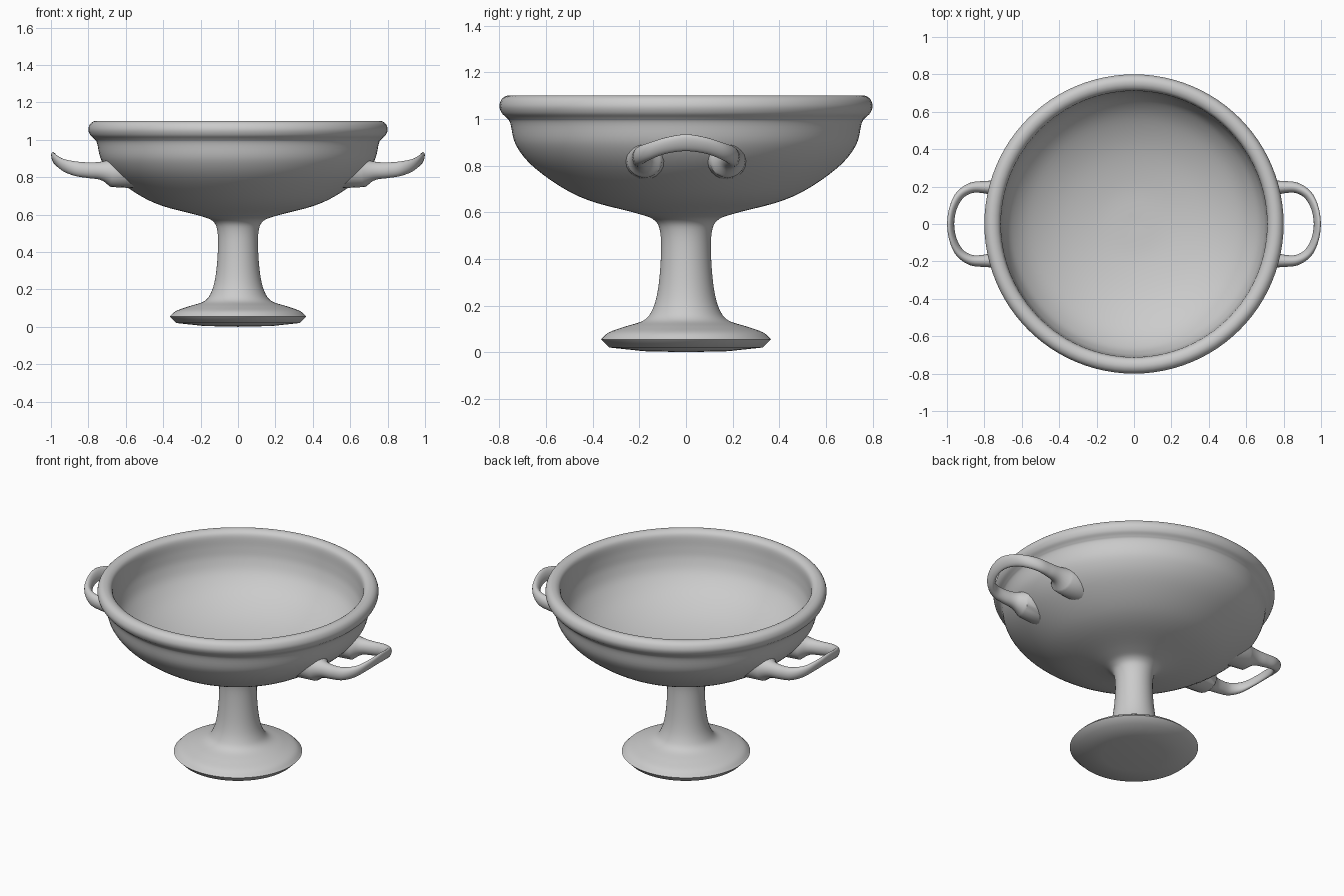
import bpy, bmesh, math
from mathutils import Vector

cube = bpy.data.objects.get("Cube")
if cube:
    bpy.data.objects.remove(cube)

clay = bpy.data.materials.new("grey clay")
clay.use_nodes = True
clay.diffuse_color = (0.6, 0.6, 0.6, 1)
clay.node_tree.nodes["Principled BSDF"].inputs["Base Color"].default_value = (0.6, 0.6, 0.6, 1)


def smooth_path(pts, steps):
    """Catmull-Rom curve through points of any dimension."""
    pts = [Vector(p) for p in pts]
    ext = [2 * pts[0] - pts[1]] + pts + [2 * pts[-1] - pts[-2]]
    out = []
    for a, b, c, d in zip(ext, ext[1:], ext[2:], ext[3:]):
        for i in range(steps):
            t = i / steps
            out.append(0.5 * (2 * b + (c - a) * t + (2 * a - 5 * b + 4 * c - d) * t * t
                              + (3 * b - a - 3 * c + d) * t ** 3))
    return out + [pts[-1]]


def skin(name, rings, cap=False):
    """Join closed rings of points into a smooth surface."""
    bm = bmesh.new()
    loops = [[bm.verts.new(p) for p in ring] for ring in rings]
    n = len(loops[0])
    for lo, hi in zip(loops, loops[1:]):
        for i in range(n):
            j = (i + 1) % n
            bm.faces.new((lo[i], lo[j], hi[j], hi[i]))
    if cap:
        bm.faces.new(loops[0])
        bm.faces.new(loops[-1])
    bmesh.ops.remove_doubles(bm, verts=bm.verts, dist=1e-5)
    bmesh.ops.recalc_face_normals(bm, faces=bm.faces)
    mesh = bpy.data.meshes.new(name)
    bm.to_mesh(mesh)
    bm.free()
    mesh.materials.append(clay)
    obj = bpy.data.objects.new(name, mesh)
    bpy.context.collection.objects.link(obj)
    bpy.ops.object.select_all(action='DESELECT')
    obj.select_set(True)
    bpy.context.view_layer.objects.active = obj
    bpy.ops.object.shade_smooth_by_angle(angle=math.radians(40))
    return obj


def lathe(name, profile, segments=96):
    turns = [math.tau * i / segments for i in range(segments)]
    return skin(name, [[(r * math.cos(a), r * math.sin(a), z) for a in turns] for r, z in profile])


# Profiles as (radius, height)
base = [(0, 0), (0.18, 0.004), (0.33, 0.02), (0.365, 0.055)]
stem = [(0.365, 0.055), (0.33, 0.085), (0.26, 0.11), (0.18, 0.137), (0.143, 0.185),
        (0.12, 0.27), (0.108, 0.4), (0.11, 0.51), (0.135, 0.565), (0.21, 0.595)]
wall = [(0.21, 0.595), (0.4, 0.645), (0.53, 0.705), (0.66, 0.8), (0.73, 0.89), (0.753, 0.98)]
rim = [(0.753, 0.98), (0.767, 1.003), (0.79, 1.025), (0.8, 1.055), (0.79, 1.085),
       (0.765, 1.1), (0.735, 1.095), (0.715, 1.07), (0.708, 1.0)]
inside = [(0.708, 1.0), (0.695, 0.93), (0.655, 0.85), (0.56, 0.765), (0.4, 0.69),
          (0.2, 0.645), (0, 0.635)]
outer = smooth_path(stem + wall[1:] + rim[1:] + inside[1:], 5)
lathe("cup_body", base + outer[1:])


# Handles: horizontal loops whose roots flare onto the bowl
def bowl_radius(z):
    for (r0, z0), (r1, z1) in zip(wall, wall[1:]):
        if z <= z1:
            return r0 + (r1 - r0) * (z - z0) / (z1 - z0)
    return wall[-1][0]


# x, y, z, half width, half height
half = [(0.67, 0.175, 0.82, 0.085, 0.08), (0.73, 0.19, 0.833, 0.046, 0.05),
        (0.8, 0.197, 0.837, 0.033, 0.042), (0.87, 0.193, 0.845, 0.028, 0.04),
        (0.93, 0.155, 0.862, 0.023, 0.037), (0.967, 0.085, 0.886, 0.018, 0.035)]
tip = (0.98, 0, 0.898, 0.016, 0.036)
path = smooth_path(half + [tip] + [(x, -y, z, w, h) for x, y, z, w, h in reversed(half)], 6)
SIDES = 20


def handle(name, sign):
    rings = []
    last = len(path) - 1
    for k, (x, y, z, w, h) in enumerate(path):
        d = path[min(k + 1, last)] - path[max(k - 1, 0)]
        root = k in (0, last)
        side = Vector((0, 1, 0)) if root else Vector((-d[1], d[0], 0)).normalized()
        if root and k == last:
            side = -side
        lean = 0.01 * min(1, max(0, (x - 0.8) / 0.15))
        ring = []
        for i in range(SIDES):
            a = math.tau * i / SIDES
            p = Vector((x, y, z)) + side * (w * math.cos(a) - 0)
            p += Vector((lean * math.sin(a), 0, h * math.sin(a)))
            if root:
                p.x = math.sqrt(bowl_radius(p.z) ** 2 - p.y ** 2) - 0.012
            ring.append((sign * p.x, sign * p.y, p.z))
        rings.append(ring)
    return skin(name, rings, cap=True)


handle("left_handle", 1)
handle("right_handle", -1)
